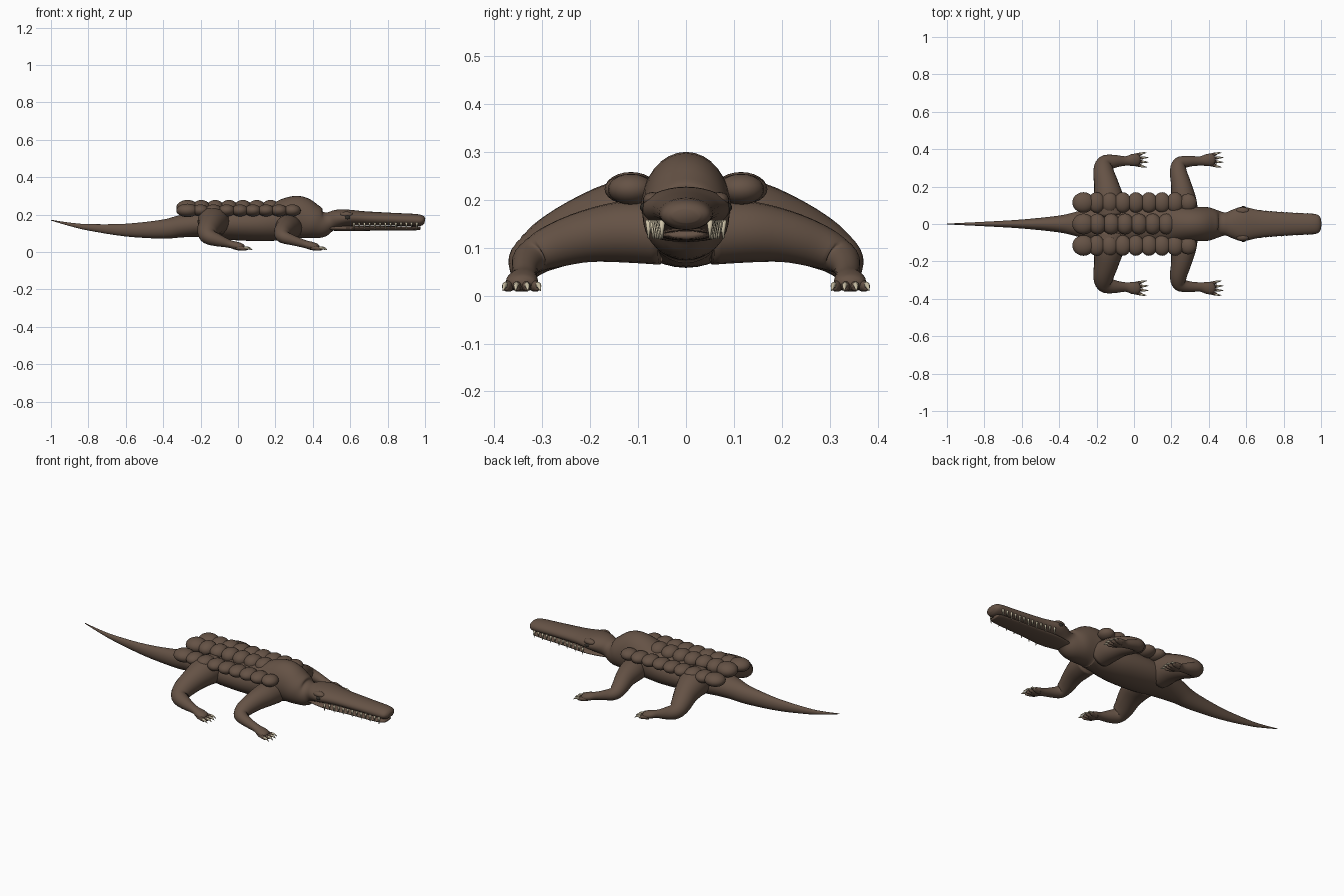
import bpy, bmesh, math
from mathutils import Vector

cube = bpy.data.objects.get("Cube")
if cube:
    bpy.data.objects.remove(cube)


def material(name, color):
    m = bpy.data.materials.new(name)
    m.use_nodes = True
    m.diffuse_color = (*color, 1)
    bsdf = m.node_tree.nodes["Principled BSDF"]
    bsdf.inputs["Base Color"].default_value = (*color, 1)
    bsdf.inputs["Roughness"].default_value = 0.7
    return m


SKIN = material("brown skin", (0.13, 0.085, 0.06))
IVORY = material("ivory", (0.6, 0.53, 0.38))
DARK = material("dark eye", (0.03, 0.025, 0.02))


def finish(bm, name, mat):
    bmesh.ops.recalc_face_normals(bm, faces=bm.faces)
    for f in bm.faces:
        f.smooth = True
    mesh = bpy.data.meshes.new(name)
    bm.to_mesh(mesh)
    bm.free()
    mesh.materials.append(mat)
    ob = bpy.data.objects.new(name, mesh)
    bpy.context.collection.objects.link(ob)
    return ob


def spline(points, steps):
    """Smooth interpolation through all values of each point."""
    out = []
    for i in range(len(points) - 1):
        a, b, c, d = (points[min(max(k, 0), len(points) - 1)] for k in range(i - 1, i + 3))
        for s in range(steps):
            t = s / steps
            out.append([0.5 * (2 * q + (r - p) * t + (2 * p - 5 * q + 4 * r - w) * t * t
                               + (3 * q - p - 3 * r + w) * t ** 3)
                        for p, q, r, w in zip(a, b, c, d)])
    return out + [list(points[-1])]


def loft(name, points, mat=SKIN, sides=24, steps=4):
    """Skin through points of x, y, z, half width, half height."""
    pts = spline(points, steps)
    bm = bmesh.new()
    rings = []
    for i, p in enumerate(pts):
        before, after = pts[max(i - 1, 0)], pts[min(i + 1, len(pts) - 1)]
        tangent = (Vector(after[:3]) - Vector(before[:3])).normalized()
        side = tangent.cross(Vector((0, 0, 1))).normalized()
        up = side.cross(tangent)
        ring = []
        for k in range(sides):
            a = 2 * math.pi * k / sides
            ring.append(bm.verts.new(Vector(p[:3]) + side * math.cos(a) * max(p[3], 0.0005)
                                     + up * math.sin(a) * max(p[4], 0.0005)))
        rings.append(ring)
    for r, s in zip(rings, rings[1:]):
        for k in range(sides):
            n = (k + 1) % sides
            bm.faces.new((r[k], r[n], s[n], s[k]))
    bm.faces.new(rings[0])
    bm.faces.new(rings[-1])
    return finish(bm, name, mat)


def ball(name, loc, size, mat=SKIN):
    bm = bmesh.new()
    bmesh.ops.create_uvsphere(bm, u_segments=20, v_segments=12, radius=1)
    bmesh.ops.scale(bm, vec=size, verts=bm.verts)
    bmesh.ops.translate(bm, vec=loc, verts=bm.verts)
    return finish(bm, name, mat)


# Tail, trunk, neck and upper head as one skin: x, z, half width, half height
profile = [
    (-1, .17, .002, .002), (-.9, .148, .007, .009), (-.8, .132, .012, .017),
    (-.6, .117, .024, .034), (-.4, .122, .045, .051), (-.3, .138, .068, .06),
    (-.18, .15, .1, .072), (-.05, .15, .118, .085), (.1, .15, .118, .092),
    (.2, .16, .108, .1), (.27, .178, .098, .112), (.33, .183, .092, .115),
    (.4, .163, .089, .093), (.45, .152, .072, .075), (.49, .162, .062, .052),
    (.53, .176, .078, .05), (.58, .182, .092, .045), (.64, .181, .08, .04),
    (.7, .179, .07, .037), (.85, .174, .06, .034), (.95, .17, .055, .033),
    (.985, .168, .048, .027), (.999, .166, .028, .014)]
loft("body", [(x, 0, z, w, h) for x, z, w, h in profile], sides=32)

# Lower jaw
loft("lower_jaw", [(.49, 0, .128, .05, .014), (.6, 0, .126, .068, .014),
                   (.75, 0, .126, .058, .012), (.93, 0, .126, .048, .011),
                   (.975, 0, .127, .035, .008)])

# Back scutes: one middle row and two side rows
for i in range(8):
    end = i == 0
    ball("middle_scute", (-.27 + i * .074, 0, .238),
         (.06 if end else .048, .056, .04 if i < 7 else .035))
for s, label in ((1, "left"), (-1, "right")):
    for i in range(9):
        end = i == 0
        ball(label + "_scute", (-.27 + i * .07, s * .115, .222),
             (.06 if end else .046, .055 if i < 8 else .048, .036 if end else .032))

    # Eye and brow
    ball(label + "_eye", (.585, s * .084, .184), (.016, .012, .011), DARK)
    ball(label + "_brow", (.58, s * .07, .2), (.035, .02, .016))

    # Teeth, alternating long and short along the jaw
    for i in range(13):
        x = .62 + i * .028
        y = s * (.078 - .028 * (i / 12) ** .6)
        depth = .04 if i % 2 == 0 else .028
        bm = bmesh.new()
        bmesh.ops.create_cone(bm, cap_ends=True, segments=8, radius1=.0015,
                              radius2=.007, depth=depth)
        bmesh.ops.translate(bm, vec=(x, y, .158 - depth / 2), verts=bm.verts)
        finish(bm, label + "_tooth", IVORY)

    # Legs with feet, toes and claws; the front pair is slimmer and lower
    for pair, dx, k, lift in (("hind", 0, 1, 0), ("front", .4, .82, -.03)):
        name = label + "_" + pair
        path = [(-.125, .05, .16, .085, .08), (-.135, .13, .163, .082, .078),
                (-.148, .21, .142, .066, .066), (-.163, .28, .11, .055, .055),
                (-.155, .322, .082, .046, .043), (-.105, .335, .062, .035, .033),
                (-.045, .337, .043, .025, .021), (-.005, .342, .032, .033, .022),
                (.022, .343, .026, .03, .018), (.034, .343, .024, .014, .01)]
        leg = []
        for x, y, z, w, h in path:
            upper = max(0, min(1, (.335 - y) / .2))
            f = k if y < .337 else 1
            leg.append((x + dx, s * y, z + lift * upper, w * f, h * f))
        loft(name + "_leg", leg, sides=20)
        for spread in (-1, -.33, .33, 1):
            y0, y1 = .343 + spread * .02, .343 + spread * .033
            tip = .055 - .014 * abs(spread)
            loft(name + "_toe", [(dx - .01, s * y0, .024, .01, .012),
                                 (dx + .02, s * (y0 + y1) / 2, .02, .01, .012),
                                 (dx + tip, s * y1, .018, .007, .009),
                                 (dx + tip + .004, s * y1, .017, .002, .003)],
                 sides=10, steps=2)
            loft(name + "_claw", [(dx + tip - .008, s * y1, .022, .006, .007),
                                  (dx + tip + .01, s * (y1 + spread * .003), .021, .005, .006),
                                  (dx + tip + .027, s * (y1 + spread * .006), .01, .001, .001)],
                 IVORY, sides=8, steps=2)
